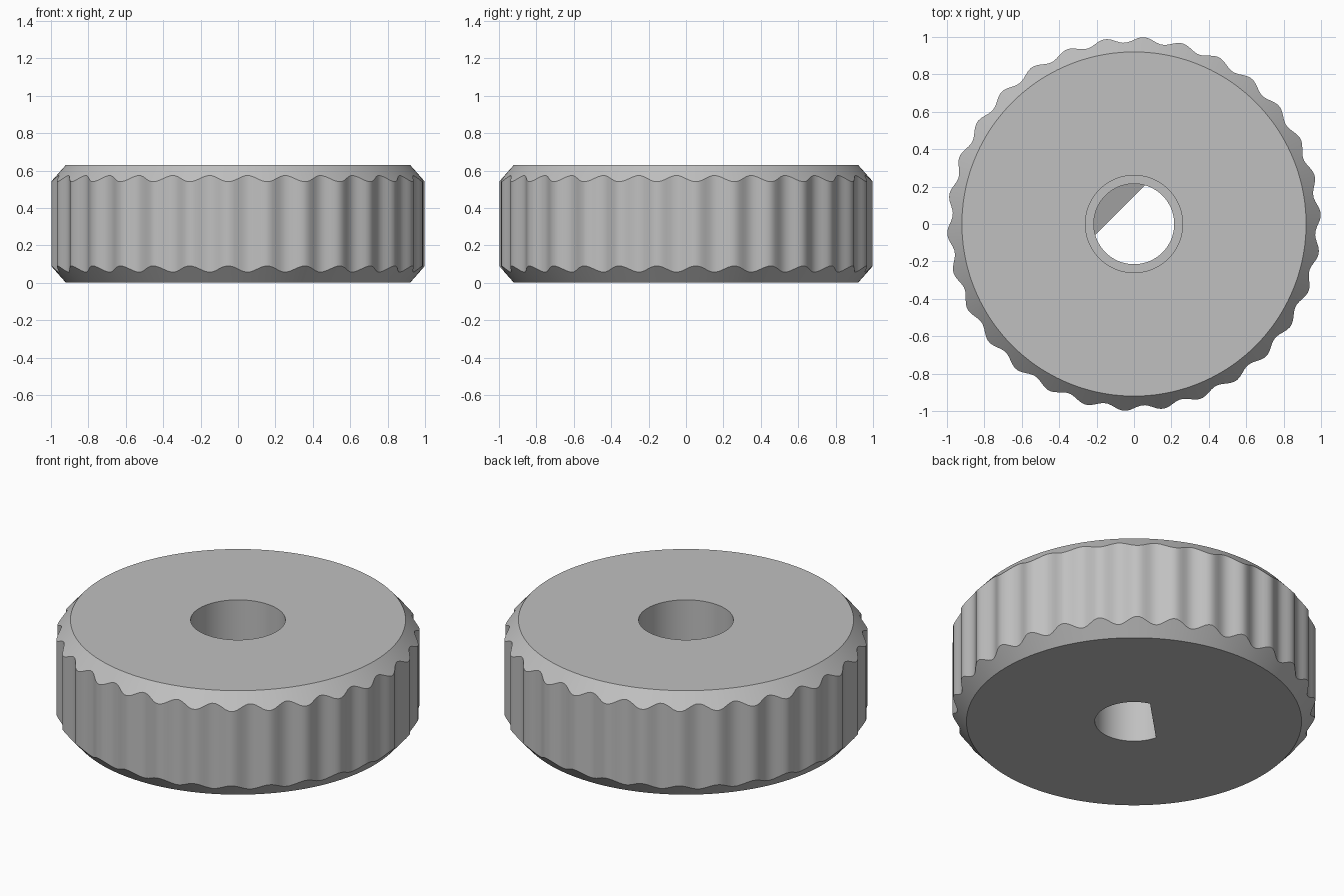
import bpy, bmesh, math

cube = bpy.data.objects.get("Cube")
if cube:
    bpy.data.objects.remove(cube, do_unlink=True)

RIDGES, STEPS = 30, 10
HEIGHT, FACE_R, SLOPE = 0.63, 0.92, 1.13
BORE_R, SHAFT_R, FLAT = 0.26, 0.215, 0.105
FLOOR, RAMP = 0.30, 0.25

grey = bpy.data.materials.new("plain grey")
grey.use_nodes = True
colour = (0.53, 0.53, 0.53, 1)
grey.diffuse_color = colour
grey.node_tree.nodes["Principled BSDF"].inputs["Base Color"].default_value = colour


def section(angle):
    """Closed radial cross-section (radius, height) at one angle."""
    grip = 0.985 + 0.015 * math.cos(RIDGES * (angle - math.radians(3)))
    bevel = (grip - FACE_R) * SLOPE
    # D-shaped shaft hole with its flat towards the back right
    across = math.cos(angle - math.radians(135))
    shaft = min(SHAFT_R, FLAT / across) if across > 0 else SHAFT_R
    ledge = RAMP + 0.36 * max(0, SHAFT_R * across - FLAT)
    return [
        (FACE_R, 0), (grip, bevel), (grip, HEIGHT - bevel), (FACE_R, HEIGHT),
        (BORE_R, HEIGHT), (BORE_R, FLOOR), (SHAFT_R, FLOOR),
        (SHAFT_R, ledge), (shaft, RAMP), (shaft, 0),
    ]


# Sweep the section around the axis
bm = bmesh.new()
count = RIDGES * STEPS
rings = []
for i in range(count):
    a = math.tau * i / count
    rings.append([bm.verts.new((r * math.cos(a), r * math.sin(a), z))
                  for r, z in section(a)])
for i, ring in enumerate(rings):
    after = rings[(i + 1) % count]
    for j in range(len(ring)):
        k = (j + 1) % len(ring)
        bm.faces.new((ring[j], after[j], after[k], ring[k]))

# Merge the ledge where it vanishes into the round wall
bmesh.ops.remove_doubles(bm, verts=bm.verts, dist=0.0001)
bmesh.ops.recalc_face_normals(bm, faces=bm.faces)
mesh = bpy.data.meshes.new("knurled_knob")
bm.to_mesh(mesh)
bm.free()
mesh.materials.append(grey)

knob = bpy.data.objects.new("knurled_knob", mesh)
bpy.context.collection.objects.link(knob)
bpy.ops.object.select_all(action="DESELECT")
knob.select_set(True)
bpy.context.view_layer.objects.active = knob
bpy.ops.object.shade_smooth_by_angle(angle=math.radians(30))
